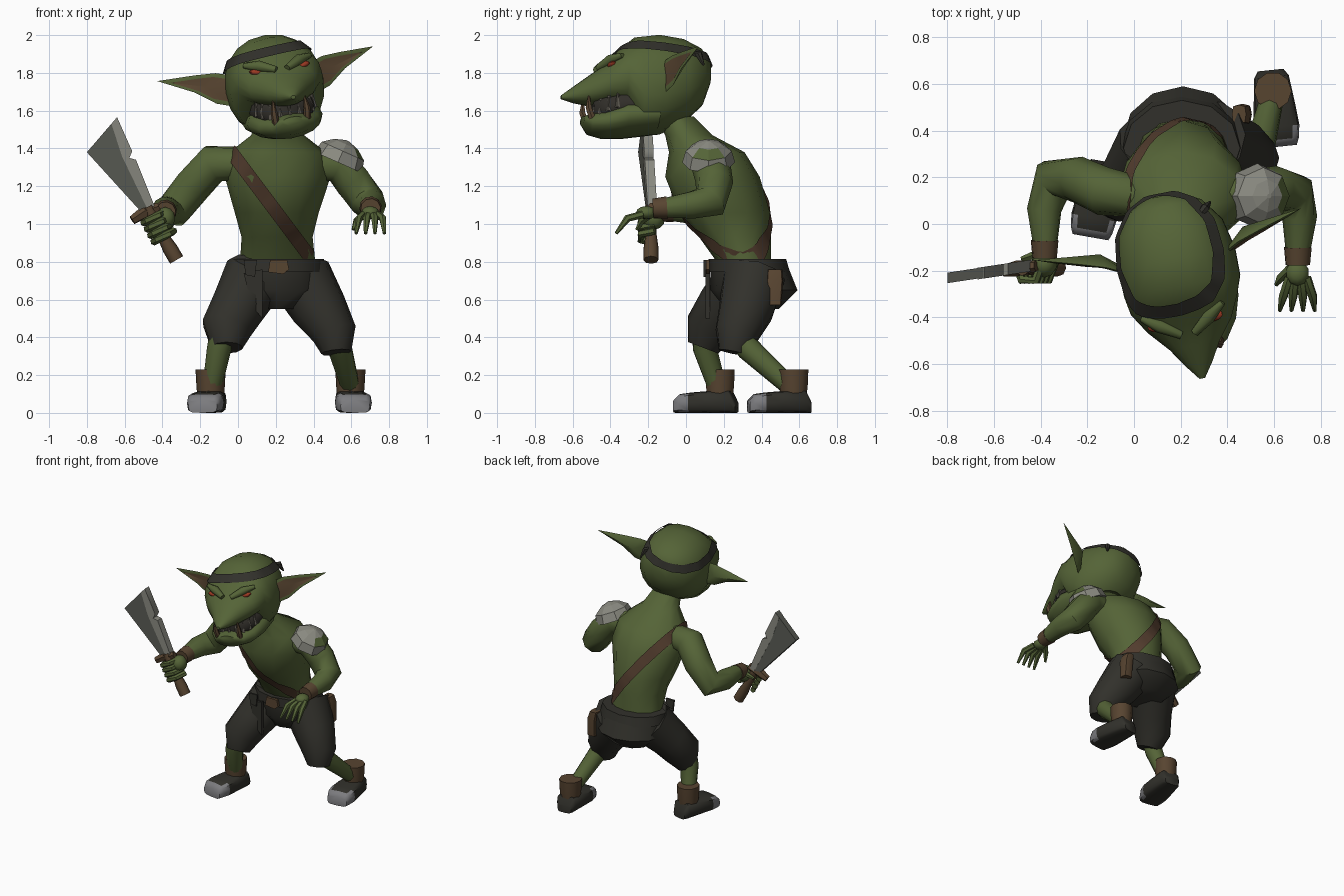
import bpy, bmesh
from math import sin, cos, pi, radians
from mathutils import Vector as V, Matrix
from mathutils.bvhtree import BVHTree

if "Cube" in bpy.data.objects:
    bpy.data.objects.remove(bpy.data.objects["Cube"])


def material(name, r, g, b):
    m = bpy.data.materials.new(name)
    m.use_nodes = True
    m.diffuse_color = (r, g, b, 1)
    for node in m.node_tree.nodes:
        if node.type == 'BSDF_PRINCIPLED':
            node.inputs["Base Color"].default_value = (r, g, b, 1)
            node.inputs["Roughness"].default_value = 0.9
    return m


SKIN = material("green skin", .09, .126, .038)
CLOTH = material("dark cloth", .031, .03, .024)
LEATHER = material("brown leather", .096, .058, .03)
STRAP = material("strap brown", .085, .046, .027)
STEEL = material("light steel", .25, .25, .215)
TOE = material("toe cap grey", .2, .2, .21)
BLADE = material("dark blade", .1, .105, .088)
RED = material("red eye", .32, .04, .016)
BONE = material("grey bone", .11, .1, .08)
MOUTH = material("mouth dark", .03, .027, .022)
parts = []


def build(name, verts, faces, mats, frame=None, rule=None):
    """Mesh from points; rule picks a material slot from each face centre."""
    bm = bmesh.new()
    vs = [bm.verts.new(v) for v in verts]
    for f in faces:
        bm.faces.new([vs[i] for i in f])
    bmesh.ops.recalc_face_normals(bm, faces=bm.faces)
    if rule:
        for f in bm.faces:
            f.material_index = rule(f.calc_center_median())
    me = bpy.data.meshes.new(name)
    bm.to_mesh(me)
    tree = BVHTree.FromBMesh(bm)
    bm.free()
    for m in mats:
        me.materials.append(m)
    ob = bpy.data.objects.new(name, me)
    bpy.context.collection.objects.link(ob)
    if frame:
        ob.matrix_world = frame
    parts.append(ob)
    return tree


def loft(name, rings, mats, n=12, e=1.0, frame=None, rule=None):
    """Skin over rings given as (centre, half axis, half axis), capped."""
    def p(t):
        return abs(t) ** e * (1 if t > 0 else -1)
    verts = [V(c) + V(u) * p(cos(2 * pi * i / n)) + V(w) * p(sin(2 * pi * i / n))
             for c, u, w in rings for i in range(n)]
    faces = [(k * n + i, k * n + (i + 1) % n, (k + 1) * n + (i + 1) % n, (k + 1) * n + i)
             for k in range(len(rings) - 1) for i in range(n)]
    faces += [list(range(n)), list(range(len(verts) - n, len(verts)))]
    return build(name, verts, faces, mats, frame, rule)


def stack(name, rows, mat, n=12, e=1.0):
    """Rows of (x, y, z, half width, half depth) going up."""
    return loft(name, [((x, y, z), (a, 0, 0), (0, b, 0)) for x, y, z, a, b in rows], [mat], n, e)


def muzzle(name, rows, mats, n=16, e=1.0, frame=None, rule=None):
    """Rows of (y, low z, high z, half width) going forward."""
    return loft(name, [((0, y, (lo + hi) / 2), (w, 0, 0), (0, 0, (hi - lo) / 2))
                       for y, lo, hi, w in rows], mats, n, e, frame, rule)


def tube(name, pts, mat, n=8, frame=None):
    """Round limb through (x, y, z, radius) points."""
    c = [V(p[:3]) for p in pts]
    side, rings = None, []
    for i, p in enumerate(pts):
        d = (c[min(i + 1, len(c) - 1)] - c[max(i - 1, 0)]).normalized()
        side = d.orthogonal() if side is None else side - d * side.dot(d)
        side = side.normalized()
        rings.append((c[i], side * p[3], d.cross(side) * p[3]))
    return loft(name, rings, [mat], n, frame=frame)


def prism(name, outline, y, thick, mat, slope=0.0):
    """Upright plate from (x, z) points; slope swings it in plan."""
    n = len(outline)
    verts = [(x, y + slope * (x - outline[0][0]) + s, z) for s in (-thick / 2, thick / 2) for x, z in outline]
    faces = [list(range(n)), list(range(n, 2 * n))]
    faces += [(i, (i + 1) % n, n + (i + 1) % n, n + i) for i in range(n)]
    build(name, verts, faces, [mat])


def wrap(name, tree, centre, u, w, half, mat, frame=None, n=72):
    """Thin band laid on a surface, around the plane of u and w."""
    u, w, centre = V(u).normalized(), V(w).normalized(), V(centre)
    across, verts = u.cross(w), []
    for i in range(n):
        d = u * cos(2 * pi * i / n) + w * sin(2 * pi * i / n)
        for s in (-half, half):
            start = centre + across * s
            hit = tree.ray_cast(start + d * 2, -d)[0] or start
            verts.append(hit + d * .013)
    m = 2 * n
    build(name, verts, [(2 * i, 2 * i + 1, (2 * i + 3) % m, (2 * i + 2) % m) for i in range(n)], [mat], frame)


def ball(name, centre, size, mat, tilt=0.0, frame=None):
    bm = bmesh.new()
    bmesh.ops.create_uvsphere(bm, u_segments=10, v_segments=6, radius=1)
    M = Matrix.Translation(centre) @ Matrix.Rotation(tilt, 4, 'Y') @ Matrix.Diagonal((*size, 1))
    verts = [M @ v.co for v in bm.verts]
    faces = [[v.index for v in f.verts] for f in bm.faces]
    bm.free()
    build(name, verts, faces, [mat], frame)


# Torso, strap, hips and belt
torso = stack("torso", [(.21, .31, .79, .2, .14), (.207, .26, .93, .188, .19), (.205, .205, 1.06, .222, .24),
                        (.21, .14, 1.25, .28, .25), (.21, .11, 1.38, .255, .2), (.21, .015, 1.47, .14, .125),
                        (.2, -.06, 1.57, .1, .1)], SKIN)
wrap("chest_strap", torso, (.175, .18, 1.1), (.6, 0, -.8), (0, 1, 0), .036, STRAP)
stack("shorts_hips", [(.21, .35, .55, .15, .14), (.21, .36, .65, .26, .23), (.205, .33, .8, .235, .2)], CLOTH)
stack("belt", [(.205, .335, .745, .26, .215), (.205, .325, .815, .25, .205)], CLOTH)
prism("belt_buckle", [(.16, .745), (.17, .81), (.26, .81), (.27, .76), (.24, .735)], .115, .02, LEATHER)
prism("belt_cloth", [(.03, .74), (.13, .76), (.13, .5), (.075, .56)], .115, .025, CLOTH)
prism("belt_end", [(.03, .81), (.1, .81), (.09, .72), (.04, .73)], .1, .015, CLOTH)
stack("belt_pouch", [(.47, .47, .57, .035, .035), (.465, .47, .7, .035, .045), (.45, .47, .76, .03, .04)], LEATHER, 8, .5)

# Legs, cuffs and shoes
legs = {"right": ([(.09, .33, .72, .17), (0, .2, .56, .145), (-.06, .13, .45, .135), (-.06, .09, .345, .085)],
                  [(-.08, .1, .42, .07), (-.1, .1, .34, .065), (-.14, .17, .12, .05)], (-.145, .18), -10),
        "left": ([(.33, .36, .72, .17), (.43, .32, .55, .15), (.51, .27, .42, .12), (.52, .25, .32, .08)],
                 [(.51, .28, .42, .07), (.54, .33, .34, .065), (.595, .55, .14, .05)], (.595, .57), 6)}
for side, (thigh, shin, (fx, fy), turn) in legs.items():
    tube(side + "_shorts_leg", thigh, CLOTH, 10)
    tube(side + "_shin", shin, SKIN, 10)
    stack(side + "_boot_cuff", [(fx, fy, .08, .07, .07), (fx, fy, .14, .075, .078), (fx, fy, .23, .08, .082)], LEATHER, 10)
    foot = Matrix.Translation((fx, fy, 0)) @ Matrix.Rotation(radians(turn), 4, 'Z')
    muzzle(side + "_shoe", [(.09, 0, .06, .055), (.06, 0, .12, .075), (-.07, 0, .115, .09), (-.155, 0, .108, .098),
                            (-.21, 0, .1, .09), (-.24, 0, .07, .078)], [CLOTH, TOE], 12, .5, foot,
           lambda c: 1 if c.y < -.16 and .008 < c.z < .098 else 0)

# Arms and wrist bands
tube("right_arm", [(.0, .12, 1.32, .09), (-.13, .14, 1.32, .105), (-.24, .19, 1.2, .1), (-.345, .19, 1.07, .095),
                   (-.385, .06, 1.07, .075), (-.38, -.14, 1.07, .045)], SKIN, 10)
tube("left_arm", [(.4, .12, 1.32, .09), (.53, .13, 1.32, .105), (.61, .15, 1.22, .1), (.685, .13, 1.12, .095),
                  (.71, .03, 1.1, .075), (.7, -.17, 1.08, .045)], SKIN, 10)
for side, x, y, z in (("right", -.383, -.07, 1.07), ("left", .702, -.1, 1.087)):
    tube(side + "_wrist_band", [(x, y, z, .06), (x, y - .075, z - .005, .053)], LEATHER, 10)

# Shoulder pad with a worn patch showing green
pad = Matrix.Translation((.535, .12, 1.34)) @ Matrix.Rotation(radians(24), 4, 'Y')
loft("shoulder_pad", [((0, 0, z), (r, 0, 0), (0, r, 0)) for z, r in ((-.015, .14), (.05, .122), (.09, .07), (.11, .01))],
     [STEEL, SKIN], 8, frame=pad, rule=lambda c: 1 if c.x > .05 and c.y < .06 and .05 < c.z < .09 else 0)

# Open left hand
ball("left_palm", (.7, -.21, 1.06), (.05, .055, .035), SKIN)
for i in range(4):
    tube("left_finger", [(.665 + .025 * i, -.23, 1.05, .02), (.64 + .042 * i, -.31, 1.03, .02),
                         (.625 + .05 * i, -.37, .95, .009)], SKIN, 6)
tube("left_thumb", [(.67, -.19, 1.05, .022), (.63, -.23, 1.02, .02), (.61, -.26, .97, .009)], SKIN, 6)

# Sword and gripping right hand
prism("blade_body", [(-.46, 1.07), (-.5, 1.05), (-.8, 1.38), (-.645, 1.56), (-.58, 1.36)], -.18, .045, BLADE, .15)
prism("blade_edge", [(-.44, 1.09), (-.475, 1.07), (-.615, 1.36), (-.67, 1.53), (-.64, 1.565), (-.56, 1.385),
                     (-.575, 1.35), (-.54, 1.34)], -.178, .05, STEEL, .15)
tube("sword_guard", [(-.56, -.2, 1.02, .025), (-.5, -.19, 1.06, .035), (-.42, -.18, 1.09, .025)], LEATHER, 6)
tube("sword_grip", [(-.48, -.19, 1.09, .032), (-.4, -.185, .94, .03), (-.36, -.185, .87, .04), (-.325, -.185, .81, .04)], LEATHER)
ball("right_palm", (-.385, -.17, 1.03), (.055, .06, .06), SKIN)
grip, out = V((-.455, -.185, 1.03)), V((.88, 0, .47))
for i in range(4):
    h = grip + V((.47, 0, -.88)) * .038 * i
    curl = [h + out * a + V((0, b, 0)) for a, b in ((.07, .02), (.04, -.055), (-.03, -.055), (-.05, .0))]
    tube("right_finger", [(*p, .02) for p in curl], SKIN, 6)
tube("right_thumb", [(-.38, -.16, 1.06, .022), (-.42, -.13, 1.05, .022), (-.48, -.15, 1.02, .012)], SKIN, 6)

# Head, turned and rolled toward its left
HEAD = Matrix.Translation((.167, -.08, 1.75)) @ Matrix.Rotation(radians(11), 4, 'Z') @ Matrix.Rotation(radians(-9), 4, 'Y')
head = muzzle("head", [(.205, -.02, .12, .07), (.16, -.13, .18, .16), (.06, -.22, .23, .23), (-.07, -.28, .253, .256),
                       (-.19, -.285, .24, .254), (-.27, -.125, .178, .235), (-.36, -.125, .09, .185),
                       (-.45, -.125, .03, .11), (-.53, -.11, -.025, .06), (-.595, -.09, -.07, .012)], [SKIN], 20, .92, HEAD)
muzzle("jaw", [(-.1, -.28, -.1, .2), (-.27, -.3, -.1, .205), (-.37, -.3, -.15, .17), (-.45, -.28, -.175, .115),
               (-.485, -.23, -.185, .06)], [SKIN], 16, 1, HEAD)
muzzle("mouth_inside", [(-.15, -.22, -.05, .18), (-.29, -.23, -.05, .175), (-.38, -.23, -.07, .138), (-.43, -.22, -.09, .08)],
       [MOUTH], 16, .85, HEAD)
wrap("head_band", head, (0, -.07, .143), (1, 0, .07), (0, 1, -.14), .027, CLOTH, HEAD)
tube("head_band_knot", [(.15, .09, .13, .012), (.185, .12, .12, .02), (.2, .14, .06, .006)], CLOTH, 6, HEAD)


def face_point(x, z):
    return head.ray_cast(V((x, -2, z)), V((0, 1, 0)))[0]


for s in (-1, 1):
    # Eye under an angry brow
    ball("eye", face_point(s * .125, .072) + V((0, .014, 0)), (.042, .025, .017), RED, -s * .25, HEAD)
    brow = [face_point(s * x, z) + V((0, -.012, 0)) for x, z in ((.03, .072), (.11, .104), (.18, .117))]
    tube("brow", [(*p, r) for p, r in zip(brow, (.018, .03, .014))], SKIN, 8, HEAD)
    # Pointed ear: green shell with a sunken brown inside
    rim = [V((s * x, y, z)) for x, y, z in ((.21, -.09, .07), (.29, -.05, .095), (.4, -.015, .1), (.59, .04, .1),
                                            (.41, -.02, .01), (.31, -.05, -.065), (.21, -.09, -.1))]
    mid = sum(rim, V()) / 7
    inner = [mid + (p - mid) * .72 + V((0, -.004, 0)) for p in rim]
    verts = rim + inner + [mid + V((-s * .03, .05, 0)), mid + V((0, .02, 0))]
    faces = []
    for i in range(7):
        j = (i + 1) % 7
        faces += [(i, j, 14), (i, j, 7 + j, 7 + i), (7 + i, 7 + j, 15)]
    count = iter(range(21))
    build("left_ear" if s > 0 else "right_ear", verts, faces, [SKIN, LEATHER], HEAD,
          lambda c: 1 if next(count) % 3 == 2 else 0)
    # Tusk rising from the jaw
    tube("tusk", [(s * .085, -.445, -.21, .02), (s * .09, -.465, -.15, .018), (s * .085, -.46, -.075, .003)], LEATHER, 6, HEAD)

# Two rows of teeth around the mouth
for i in range(9):
    a = radians(-72 + 18 * i)
    x, y, rise = .165 * sin(a), -.27 - .165 * cos(a), .06 * (1 - cos(a))
    tube("lower_tooth", [(x, y, rise - .2, .015), (x, y, rise - .125, .003)], BONE, 5, HEAD)
    tube("upper_tooth", [(x * .95, y + .01, rise - .1, .015), (x * .95, y, rise - .16, .003)], BONE, 5, HEAD)

# Smooth shading with sharp creases kept; the pad stays faceted
bpy.ops.object.select_all(action='DESELECT')
for ob in parts:
    ob.select_set(ob.name != "shoulder_pad")
bpy.context.view_layer.objects.active = parts[0]
bpy.ops.object.shade_smooth_by_angle(angle=radians(50))
